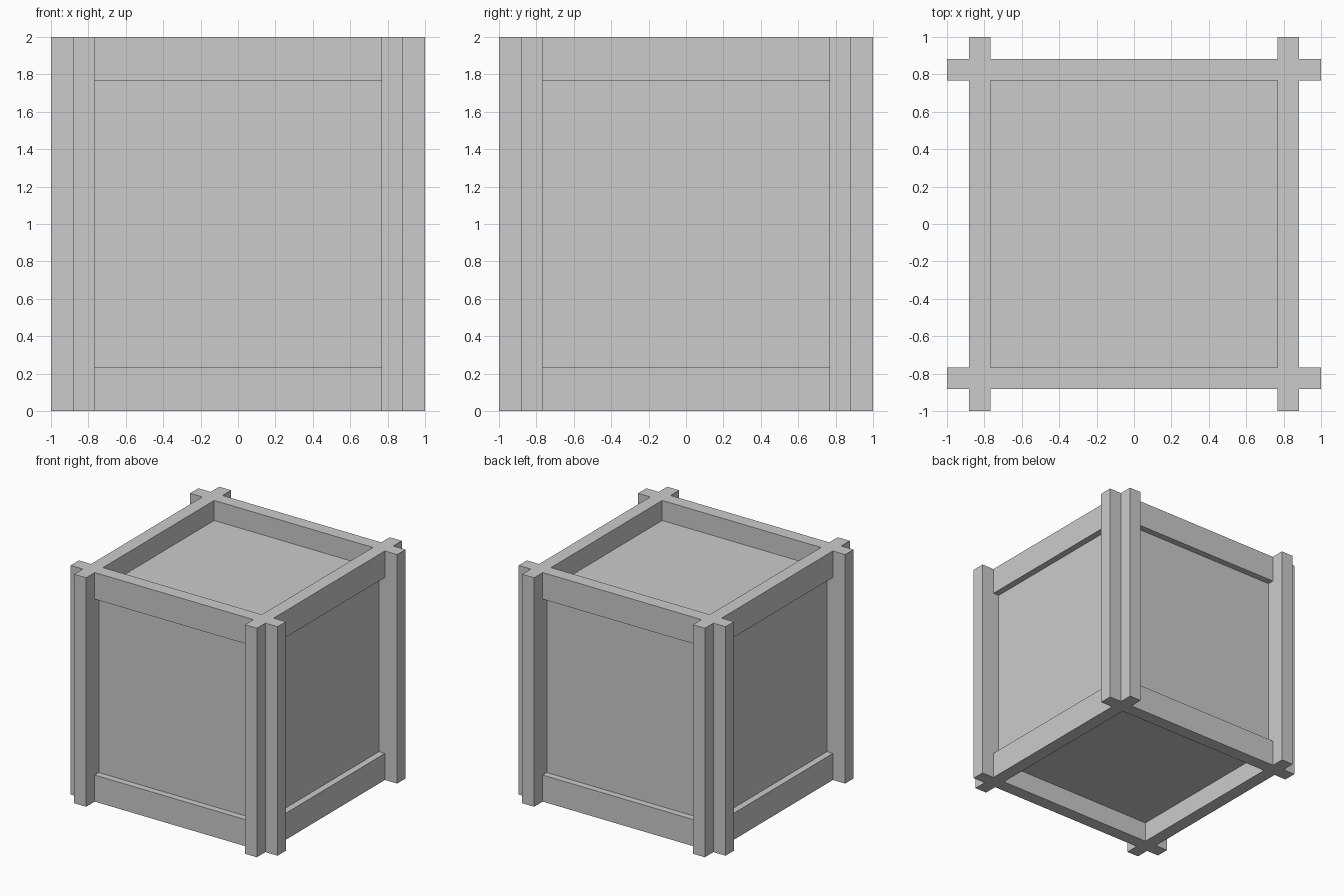
import bpy, bmesh

if "Cube" in bpy.data.objects:
    bpy.data.objects.remove(bpy.data.objects["Cube"])

H = 2.0              # overall height
OUT, IN = 0.882, 0.767   # outer and inner faces of the frame planks
RAIL = 0.232         # rail height
PANEL = 0.825        # panel face distance from the centre

grey = bpy.data.materials.new("plain_grey")
grey.diffuse_color = (0.6, 0.6, 0.6, 1.0)
grey.use_nodes = True
grey.node_tree.nodes["Principled BSDF"].inputs["Base Color"].default_value = grey.diffuse_color


def finish(name, bm):
    bmesh.ops.recalc_face_normals(bm, faces=bm.faces)
    mesh = bpy.data.meshes.new(name)
    bm.to_mesh(mesh)
    bm.free()
    mesh.materials.append(grey)
    obj = bpy.data.objects.new(name, mesh)
    bpy.context.collection.objects.link(obj)
    return obj


def box(name, lo, hi):
    bm = bmesh.new()
    bmesh.ops.create_cube(bm, size=1)
    for v in bm.verts:
        v.co = [(a + b) / 2 + c * (b - a) for a, b, c in zip(lo, hi, v.co)]
    return finish(name, bm)


def post(name, sx, sy):
    # cross-shaped profile, extruded to full height
    a, b, c, d = 2 * IN - OUT, IN, OUT, 1.0
    a = IN
    profile = [(b, a), (c, a), (d, b), (d, c), (c, c), (c, d), (b, d), (b, c)]
    profile = [(IN, IN), (d, IN), (d, OUT), (OUT, OUT), (OUT, d), (IN, d)]
    bm = bmesh.new()
    face = bm.faces.new([bm.verts.new((sx * x, sy * y, 0)) for x, y in profile])
    ext = bmesh.ops.extrude_face_region(bm, geom=[face])
    top = [g for g in ext["geom"] if isinstance(g, bmesh.types.BMVert)]
    bmesh.ops.translate(bm, verts=top, vec=(0, 0, H))
    return finish(name, bm)


# Inner box whose faces form the six recessed panels
box("panel_box", (-PANEL, -PANEL, 1 - PANEL), (PANEL, PANEL, 1 + PANEL))

# Interlocked plank ends at the four corners
for sx, side in ((-1, "left"), (1, "right")):
    for sy, end in ((-1, "front"), (1, "back")):
        post(f"{end}_{side}_post", sx, sy)

# Rails joining the posts at the bottom and the top
for level, z0, z1 in (("bottom", 0, RAIL), ("top", H - RAIL, H)):
    for lo, hi, neg, pos in ((-OUT, -IN, "front", "left"), (IN, OUT, "back", "right")):
        box(f"{level}_{neg}_rail", (-IN, lo, z0), (IN, hi, z1))
        box(f"{level}_{pos}_rail", (lo, -IN, z0), (hi, IN, z1))
